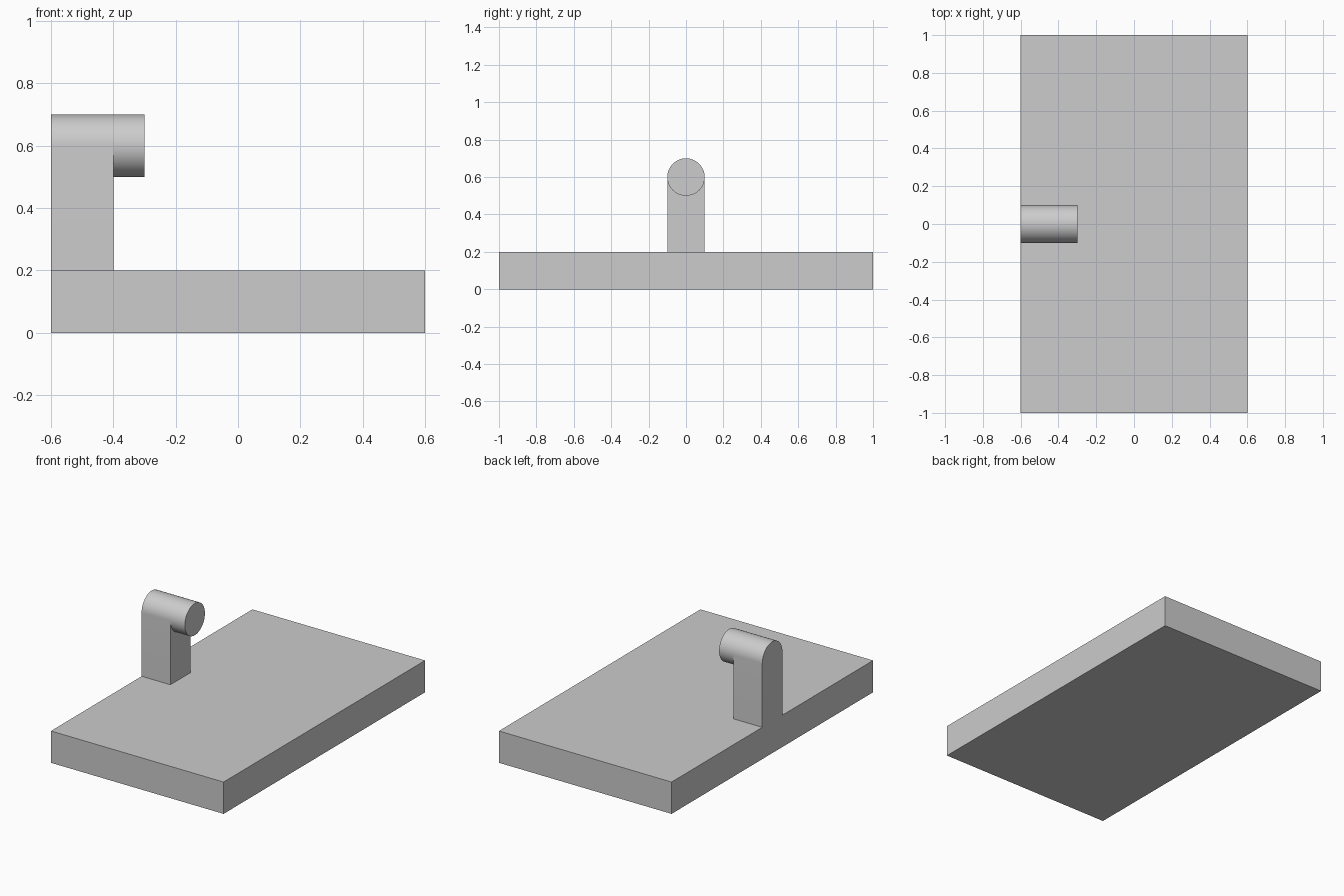
import bpy
import bmesh
import math

cube = bpy.data.objects.get("Cube")
if cube:
    bpy.data.objects.remove(cube, do_unlink=True)

# Single grey finish
grey = bpy.data.materials.new("light_grey")
grey.use_nodes = True
colour = (0.604, 0.604, 0.604, 1.0)
grey.diffuse_color = colour
grey.node_tree.nodes["Principled BSDF"].inputs["Base Color"].default_value = colour

RADIUS = 0.1
AXIS_Z = 0.6
SEGMENTS = 64


def arc(start, end, steps):
    """Points (y, z) around the peg axis."""
    angles = [start + (end - start) * i / steps for i in range(steps + 1)]
    return [(RADIUS * math.cos(a), AXIS_Z + RADIUS * math.sin(a)) for a in angles]


def extrude_profile(name, profile, x0, x1):
    """Solid made by sweeping a (y, z) outline along x."""
    bm = bmesh.new()
    face = bm.faces.new([bm.verts.new((x0, y, z)) for y, z in profile])
    swept = bmesh.ops.extrude_face_region(bm, geom=[face], use_keep_orig=True)
    verts = [v for v in swept["geom"] if isinstance(v, bmesh.types.BMVert)]
    bmesh.ops.translate(bm, verts=verts, vec=(x1 - x0, 0, 0))
    bmesh.ops.recalc_face_normals(bm, faces=bm.faces)
    mesh = bpy.data.meshes.new(name)
    bm.to_mesh(mesh)
    bm.free()
    mesh.materials.append(grey)
    obj = bpy.data.objects.new(name, mesh)
    bpy.context.collection.objects.link(obj)
    bpy.ops.object.select_all(action="DESELECT")
    obj.select_set(True)
    bpy.context.view_layer.objects.active = obj
    bpy.ops.object.shade_smooth_by_angle(angle=math.radians(30))
    return obj


# Flat rectangular base
extrude_profile("base_plate", [(-1, 0), (1, 0), (1, 0.2), (-1, 0.2)], -0.6, 0.6)

# Upright with a rounded top, flush with the base edge
upright = [(-RADIUS, 0.2), (RADIUS, 0.2)] + arc(0, math.pi, SEGMENTS // 2)
extrude_profile("upright_post", upright, -0.6, -0.4)

# Round peg projecting over the base
extrude_profile("round_peg", arc(0, math.tau, SEGMENTS)[:-1], -0.4, -0.3)
